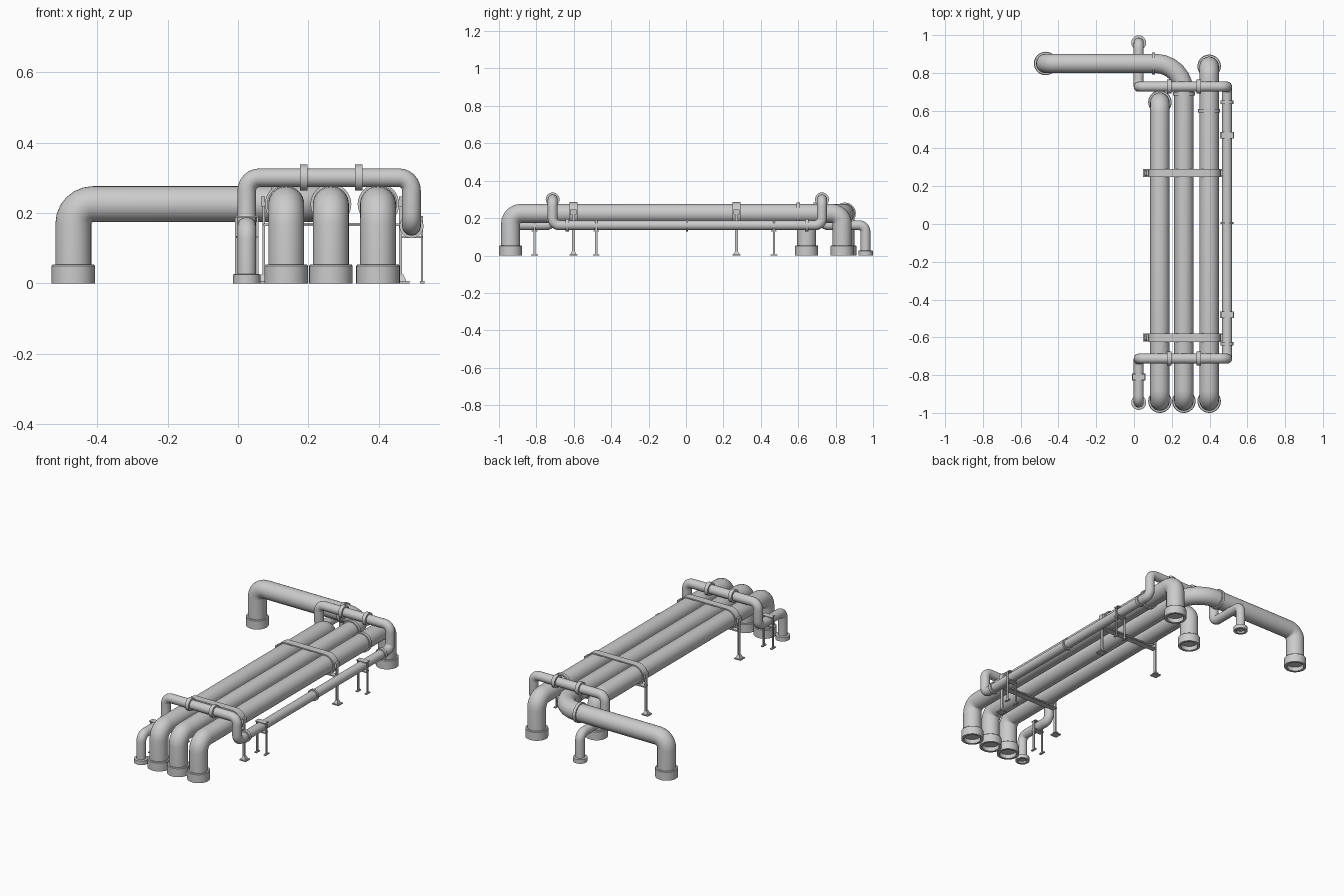
import bpy, bmesh, math
from mathutils import Vector, Matrix

if "Cube" in bpy.data.objects:
    bpy.data.objects.remove(bpy.data.objects["Cube"])

SIDES = 32


def finish(name, bm):
    bmesh.ops.recalc_face_normals(bm, faces=bm.faces)
    me = bpy.data.meshes.new(name)
    bm.to_mesh(me)
    bm.free()
    ob = bpy.data.objects.new(name, me)
    bpy.context.collection.objects.link(ob)
    return ob


def bridge(bm, a, b):
    n = len(a)
    for i in range(n):
        bm.faces.new((a[i], a[(i + 1) % n], b[(i + 1) % n], b[i]))


def pipe(name, corners, radius, bends, steps=6):
    """Sweep a round section along a path with right-angle bends."""
    pts = [Vector(c) for c in corners]
    stations = [(pts[0], (pts[1] - pts[0]).normalized())]
    for i, r in enumerate(bends, 1):
        a = (pts[i] - pts[i - 1]).normalized()
        b = (pts[i + 1] - pts[i]).normalized()
        c = pts[i] - a * r + b * r
        for k in range(steps + 1):
            t = math.pi / 2 * k / steps
            s, co = math.sin(t), math.cos(t)
            stations.append((c - b * r * co + a * r * s, a * co + b * s))
    stations.append((pts[-1], (pts[-1] - pts[-2]).normalized()))
    bm = bmesh.new()
    normal, last, rings = Vector((1, 0, 0)), stations[0][1], []
    for p, t in stations:
        normal = last.rotation_difference(t) @ normal
        last = t
        side = t.cross(normal)
        rings.append([bm.verts.new(p + radius * (normal * math.cos(w) + side * math.sin(w)))
                      for w in (2 * math.pi * j / SIDES for j in range(SIDES))])
    for a, b in zip(rings, rings[1:]):
        bridge(bm, a, b)
    bm.faces.new(rings[0])
    bm.faces.new(rings[-1])
    return finish(name, bm)


def lathe(name, profile, loc, axis='Z'):
    """Spin a closed (radius, height) profile into a ring."""
    bm = bmesh.new()
    rings = [[bm.verts.new((r * math.cos(w), r * math.sin(w), h))
              for w in (2 * math.pi * j / SIDES for j in range(SIDES))] for r, h in profile]
    for a, b in zip(rings, rings[1:] + rings[:1]):
        bridge(bm, a, b)
    rot = {'Z': Matrix.Identity(4), 'X': Matrix.Rotation(math.pi / 2, 4, 'Y'),
           'Y': Matrix.Rotation(math.pi / 2, 4, 'X')}[axis]
    bm.transform(Matrix.Translation(loc) @ rot)
    return finish(name, bm)


def collar(name, x, y, inner, outer, h):
    lathe(name, [(inner * 0.93, 0), (outer, 0), (outer, h * 0.94),
                 (outer - 0.003, h), (inner * 0.93, h)], (x, y, 0))


def flange(name, loc, axis, inner, outer, w):
    lathe(name, [(inner, -w / 2), (outer, -w / 2), (outer, w / 2), (inner, w / 2)], loc, axis)


def box(name, loc, size, top=1.0):
    """Box, optionally tapered toward the top."""
    bm = bmesh.new()
    bmesh.ops.create_cube(bm, size=1)
    for v in bm.verts:
        k = top if v.co.z > 0 else 1
        v.co = Vector((v.co.x * size[0] * k, v.co.y * size[1] * k, v.co.z * size[2])) + Vector(loc)
    return finish(name, bm)


# Three large pipes
R, Z, B, CUT = 0.051, 0.225, 0.056, 0.025
X1, X2, X3, YF = 0.137, 0.264, 0.398, -0.938
for n, x, yb in (("left", X1, 0.645), ("right", X3, 0.835)):
    pipe(f"large_pipe_{n}", [(x, YF, CUT), (x, YF, Z), (x, yb, Z), (x, yb, CUT)], R, [B, B])
    collar(f"large_collar_{n}_back", x, yb, R, 0.062, 0.053)
pipe("large_pipe_middle", [(X2, YF, CUT), (X2, YF, Z), (X2, 0.85, Z),
                           (-0.468, 0.85, Z), (-0.468, 0.85, CUT)], R, [B, 0.15, B])
collar("large_collar_middle_end", -0.468, 0.85, R, 0.062, 0.053)
for n, x in (("left", X1), ("middle", X2), ("right", X3)):
    collar(f"large_collar_{n}_front", x, YF, R, 0.062, 0.053)

# Flanges on the large pipes
flange("bend_flange_start", (X2, 0.69, Z), 'Y', 0.046, 0.058, 0.018)
flange("bend_flange_end", (0.103, 0.85, Z), 'X', 0.046, 0.058, 0.018)
flange("right_pipe_flange", (X3, 0.6, Z), 'Y', 0.046, 0.058, 0.018)

# Small pipe that loops over the large ones
r, zl, zh, xa, xb = 0.0265, 0.162, 0.3, 0.025, 0.493
y0, y1, y2, y3 = -0.945, -0.713, 0.727, 0.96
pipe("small_pipe", [(xa, y0, 0.012), (xa, y0, zl), (xa, y1, zl), (xa, y1, zh), (xb, y1, zh),
                    (xb, y1, zl), (xb, y2, zl), (xb, y2, zh), (xa, y2, zh), (xa, y2, zl),
                    (xa, y3, zl), (xa, y3, 0.012)], r, [0.036] * 10)
for n, y in (("front", y0), ("back", y3)):
    collar(f"small_collar_{n}", xa, y, r, 0.039, 0.026)
for n, y in (("front", y1), ("back", y2)):
    for m, x in (("left", 0.187), ("right", 0.343)):
        flange(f"small_flange_{n}_{m}", (x, y, zh), 'X', 0.024, 0.037, 0.022)
for n, y, w in (("front", -0.635, 0.018), ("middle", 0.005, 0.012), ("back", 0.645, 0.018)):
    flange(f"small_run_flange_{n}", (xb, y, zl), 'Y', 0.024, 0.034, w)

# Paired thin posts under the small pipe
for i, (x, y) in enumerate(((xb, -0.48), (xb, 0.47), (xa, -0.81)), 1):
    for s in (-1, 1):
        px = x + s * 0.03
        box(f"small_post_{i}", (px, y, 0.094), (0.006, 0.011, 0.188))
        box(f"small_post_foot_{i}", (px, y, 0.003), (0.013, 0.036, 0.006))
    box(f"small_crossbar_{i}", (x, y, 0.132), (0.062, 0.03, 0.006))
    box(f"small_top_bar_{i}", (x, y, 0.189), (0.066, 0.034, 0.004))


def strap(name, y, width, inner, outer):
    """Flat stadium-shaped band around all three large pipes."""
    bm = bmesh.new()

    def loop(rad, yy):
        vs = []
        for cx, a0 in ((X3, -90), (X1, 90)):
            for k in range(17):
                w = math.radians(a0 + 180 * k / 16)
                vs.append(bm.verts.new((cx + rad * math.cos(w), yy, Z + rad * math.sin(w))))
        return vs
    h = width / 2
    ls = [loop(inner, y - h), loop(outer, y - h), loop(outer, y + h), loop(inner, y + h)]
    for a, b in zip(ls, ls[1:] + ls[:1]):
        bridge(bm, a, b)
    finish(name, bm)


# Straps with a post and foot at each side
for n, y in (("front", -0.602), ("back", 0.27)):
    strap(f"strap_{n}", y, 0.044, 0.053, 0.06)
    for m, x, s in (("left", X1 - 0.064, -1), ("right", X3 + 0.064, 1)):
        box(f"strap_post_{n}_{m}", (x, y, 0.12), (0.008, 0.016, 0.24))
        box(f"strap_bracket_{n}_{m}", (x + s * 0.002, y, 0.232), (0.012, 0.034, 0.028))
        box(f"strap_plate_{n}_{m}", (x + s * 0.004, y, 0.003), (0.042, 0.042, 0.006))
        box(f"strap_gusset_{n}_{m}", (x + s * 0.002, y, 0.015), (0.03, 0.034, 0.02), 0.4)
    box(f"strap_crossbar_{n}", ((X1 + X3) / 2, y, 0.167), (0.39, 0.03, 0.007))

# Smooth the round surfaces, keep edges crisp
bpy.ops.object.select_all(action='SELECT')
bpy.context.view_layer.objects.active = bpy.data.objects["small_pipe"]
bpy.ops.object.shade_smooth_by_angle(angle=math.radians(35))
